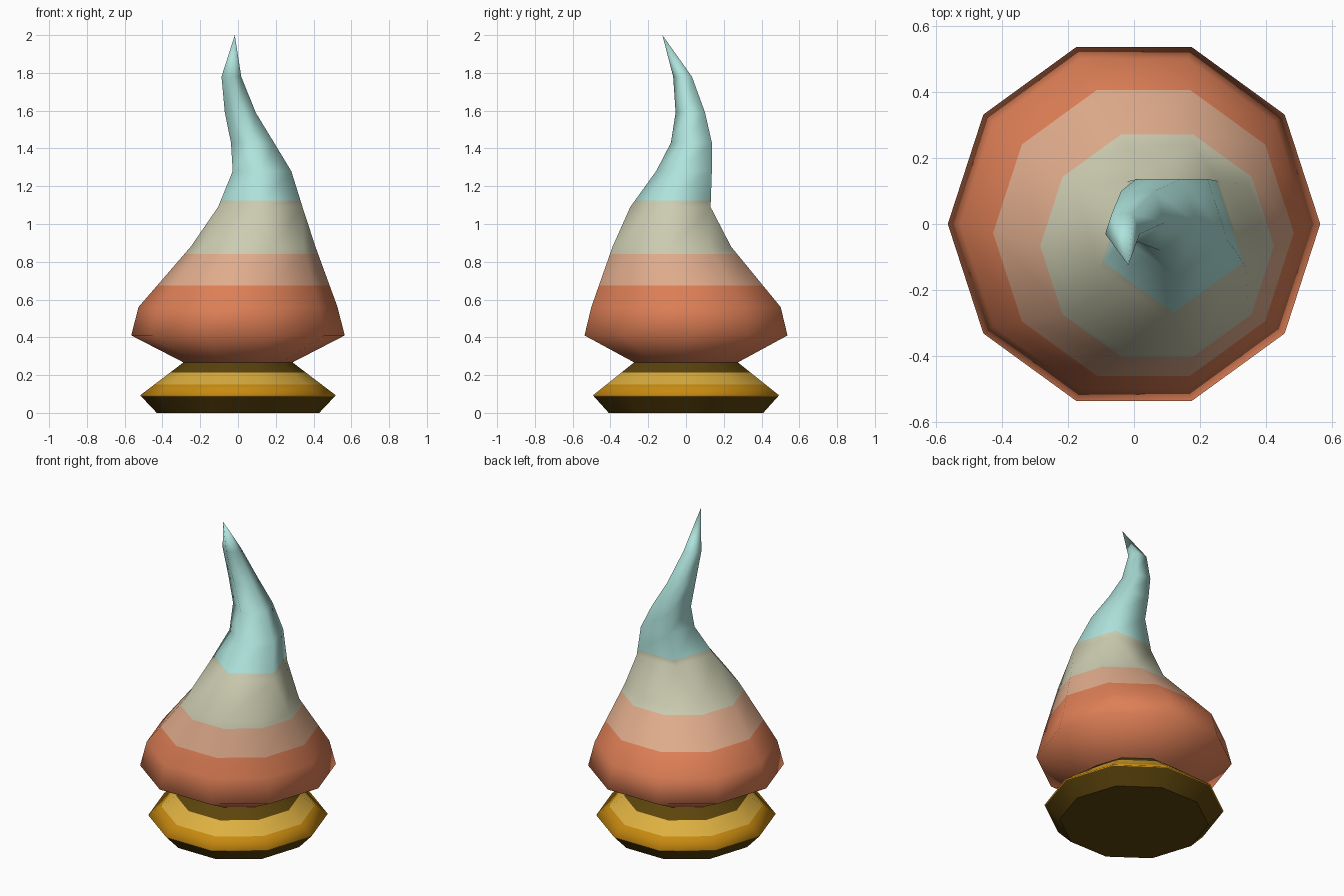
import bpy, bmesh
from math import cos, sin, radians

cube = bpy.data.objects.get("Cube")
if cube:
    bpy.data.objects.remove(cube)


def linear(c):
    c /= 255
    return c / 12.92 if c <= 0.04045 else ((c + 0.055) / 1.055) ** 2.4


def material(name, *rgb):
    m = bpy.data.materials.new(name)
    col = [linear(c) for c in rgb] + [1]
    m.diffuse_color = col
    m.use_nodes = True
    m.node_tree.nodes["Principled BSDF"].inputs["Base Color"].default_value = col
    return m


def ring(bm, z, r, cx=0, cy=0, five=False):
    """Ten points; a five-sided ring has its points in coincident pairs."""
    verts = []
    for i in range(10):
        a = radians(72 * (i // 2) + 270) if five else radians(36 * i + 252)
        verts.append(bm.verts.new((cx + r * cos(a), cy + r * sin(a), z)))
    return verts


def loft(name, rings, bands, cuts):
    """Skin the rings, cut at the band heights and colour each band."""
    bm = bmesh.new()
    loops = [ring(bm, *r) for r in rings]
    for a, b in zip(loops, loops[1:]):
        for i in range(10):
            j = (i + 1) % 10
            bm.faces.new((a[i], a[j], b[j], b[i]))
    bm.faces.new(loops[0][::-1])
    if rings[-1][1] > 0:
        bm.faces.new(loops[-1])
    bmesh.ops.remove_doubles(bm, verts=bm.verts, dist=0.0005)
    for z in cuts:
        bmesh.ops.bisect_plane(bm, geom=bm.verts[:] + bm.edges[:] + bm.faces[:],
                               dist=0.0001, plane_co=(0, 0, z), plane_no=(0, 0, 1))
    bmesh.ops.recalc_face_normals(bm, faces=bm.faces)
    for f in bm.faces:
        f.smooth = abs(f.normal.z) < 0.99
        f.material_index = sum(f.calc_center_median().z > z for z in cuts)
    me = bpy.data.meshes.new(name)
    bm.to_mesh(me)
    bm.free()
    for m in bands:
        me.materials.append(m)
    ob = bpy.data.objects.new(name, me)
    bpy.context.collection.objects.link(ob)
    return ob


dark_gold = material("dark gold", 92, 68, 12)
gold = material("gold", 200, 138, 16)
light_gold = material("light gold", 220, 175, 64)
orange = material("orange", 222, 127, 86)
peach = material("peach", 224, 172, 140)
cream = material("cream", 204, 204, 177)
aqua = material("aqua", 174, 226, 219)

# Flared base
loft("base", [(0, 0.43), (0.093, 0.518), (0.27, 0.285)],
     [dark_gold, gold, light_gold, dark_gold], [0.088, 0.15, 0.215])

# Swirled cap: ten-sided skirt turning into a five-sided curling tip
loft("swirl_cap", [
    (0.268, 0.29), (0.41, 0.565), (0.56, 0.527), (0.88, 0.33, 0.08, -0.075),
    (1.09, 0.235, 0.118, -0.06, True), (1.28, 0.163, 0.127, 0.005, True),
    (1.43, 0.12, 0.077, 0.04, True), (1.59, 0.086, 0.012, 0.031, True),
    (1.78, 0.055, -0.035, -0.013, True), (2.0, 0, -0.017, -0.125, True)],
    [orange, peach, cream, aqua], [0.675, 0.84, 1.125])
